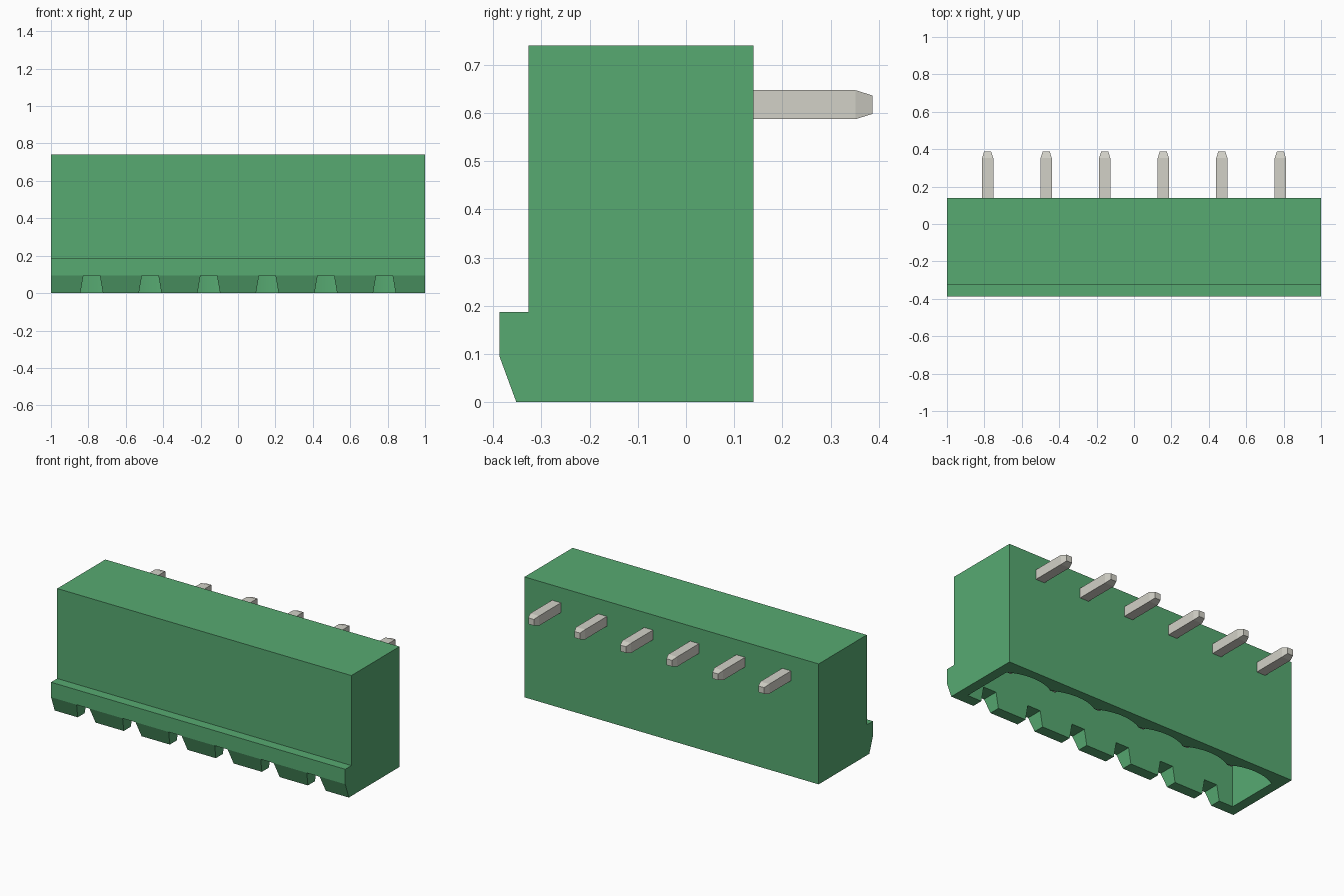
import bpy, bmesh, math
from mathutils import Vector

cube = bpy.data.objects.get("Cube")
if cube:
    bpy.data.objects.remove(cube, do_unlink=True)


def material(name, rgb):
    m = bpy.data.materials.new(name)
    m.use_nodes = True
    m.diffuse_color = (*rgb, 1)
    m.node_tree.nodes["Principled BSDF"].inputs["Base Color"].default_value = (*rgb, 1)
    return m


GREEN = material("green plastic", (0.095, 0.40, 0.167))
METAL = material("tinned metal", (0.645, 0.638, 0.572))

PITCH, PINS = 0.313, 6
CENTRES = [(i - (PINS - 1) / 2) * PITCH for i in range(PINS)]


def make_object(name, bm, mat):
    bmesh.ops.recalc_face_normals(bm, faces=bm.faces)
    mesh = bpy.data.meshes.new(name)
    bm.to_mesh(mesh)
    bm.free()
    mesh.materials.append(mat)
    ob = bpy.data.objects.new(name, mesh)
    bpy.context.collection.objects.link(ob)
    return ob


def prism(name, points, push, mat):
    """Closed outline pushed along a vector."""
    bm = bmesh.new()
    face = bm.faces.new([bm.verts.new(p) for p in points])
    top = bmesh.ops.extrude_face_region(bm, geom=[face])["geom"]
    bmesh.ops.translate(bm, vec=push, verts=[v for v in top if isinstance(v, bmesh.types.BMVert)])
    return make_object(name, bm, mat)


def rod(name, start, end, mat, half=0.03, taper=0.035, tip=0.019):
    """Square rod with a tapered tip at its end."""
    start, end = Vector(start), Vector(end)
    axis = (end - start).normalized()
    side = Vector((1, 0, 0))
    up = axis.cross(side)
    bm = bmesh.new()
    rings = []
    for centre, r in ((start, half), (end - axis * taper, half), (end, tip)):
        rings.append([bm.verts.new(centre + side * sx * r + up * sy * r)
                      for sx, sy in ((-1, -1), (1, -1), (1, 1), (-1, 1))])
    for a, b in zip(rings, rings[1:]):
        for i in range(4):
            j = (i + 1) % 4
            bm.faces.new((a[i], a[j], b[j], b[i]))
    bm.faces.new(rings[0])
    bm.faces.new(rings[-1])
    return make_object(name, bm, mat)


# Housing: side profile with the latch rail along the front
profile = [(0.14, 0), (0.14, 0.74), (-0.327, 0.74), (-0.327, 0.187),
           (-0.387, 0.187), (-0.387, 0.095), (-0.352, 0)]
housing = prism("housing", [(-1, y, z) for y, z in profile], (2, 0, 0), GREEN)

# Socket: straight front wall, one shallow arc per position on the back wall
FRONT, CUSP, BULGE, FLOOR = -0.285, 0.043, 0.042, 0.57
half = PITCH / 2
radius = (half ** 2 + BULGE ** 2) / (2 * BULGE)
sweep = math.asin(half / radius)
edge = CENTRES[-1] + half
STEPS = 12
outline = [(-edge, FRONT)]
for k, cx in enumerate(CENTRES):
    for s in range(0 if k == 0 else 1, STEPS + 1):
        a = sweep * (2 * s / STEPS - 1)
        outline.append((cx + radius * math.sin(a),
                        CUSP + BULGE - radius + radius * math.cos(a)))
outline.append((edge, FRONT))
cutters = [prism("socket_cutter", [(x, y, -0.1) for x, y in outline],
                 (0, 0, FLOOR + 0.1), GREEN)]

# Notches through the front wall, narrowing upwards
for cx in CENTRES:
    shape = [(-0.064, -0.02), (0.064, -0.02), (0.044, 0.095), (-0.044, 0.095)]
    cutters.append(prism("notch_cutter", [(cx + x, -0.5, z) for x, z in shape],
                         (0, 0.4, 0), GREEN))

for cutter in cutters:
    mod = housing.modifiers.new("cut", "BOOLEAN")
    mod.operation = "DIFFERENCE"
    mod.solver = "EXACT"
    mod.object = cutter
bpy.context.view_layer.objects.active = housing
housing.select_set(True)
for mod in list(housing.modifiers):
    bpy.ops.object.modifier_apply(modifier=mod.name)
for cutter in cutters:
    bpy.data.objects.remove(cutter, do_unlink=True)
bpy.ops.object.select_all(action="DESELECT")
housing.select_set(True)
bpy.ops.object.shade_smooth_by_angle(angle=math.radians(20))

# Bent pins: contact inside the socket, solder tail out of the back
CONTACT_Y, TAIL_Z = -0.11, 0.617
for i, cx in enumerate(CENTRES):
    rod(f"contact_{i + 1}", (cx, CONTACT_Y, TAIL_Z), (cx, CONTACT_Y, 0.13), METAL)
    rod(f"solder_tail_{i + 1}", (cx, CONTACT_Y, TAIL_Z), (cx, 0.387, TAIL_Z), METAL)
